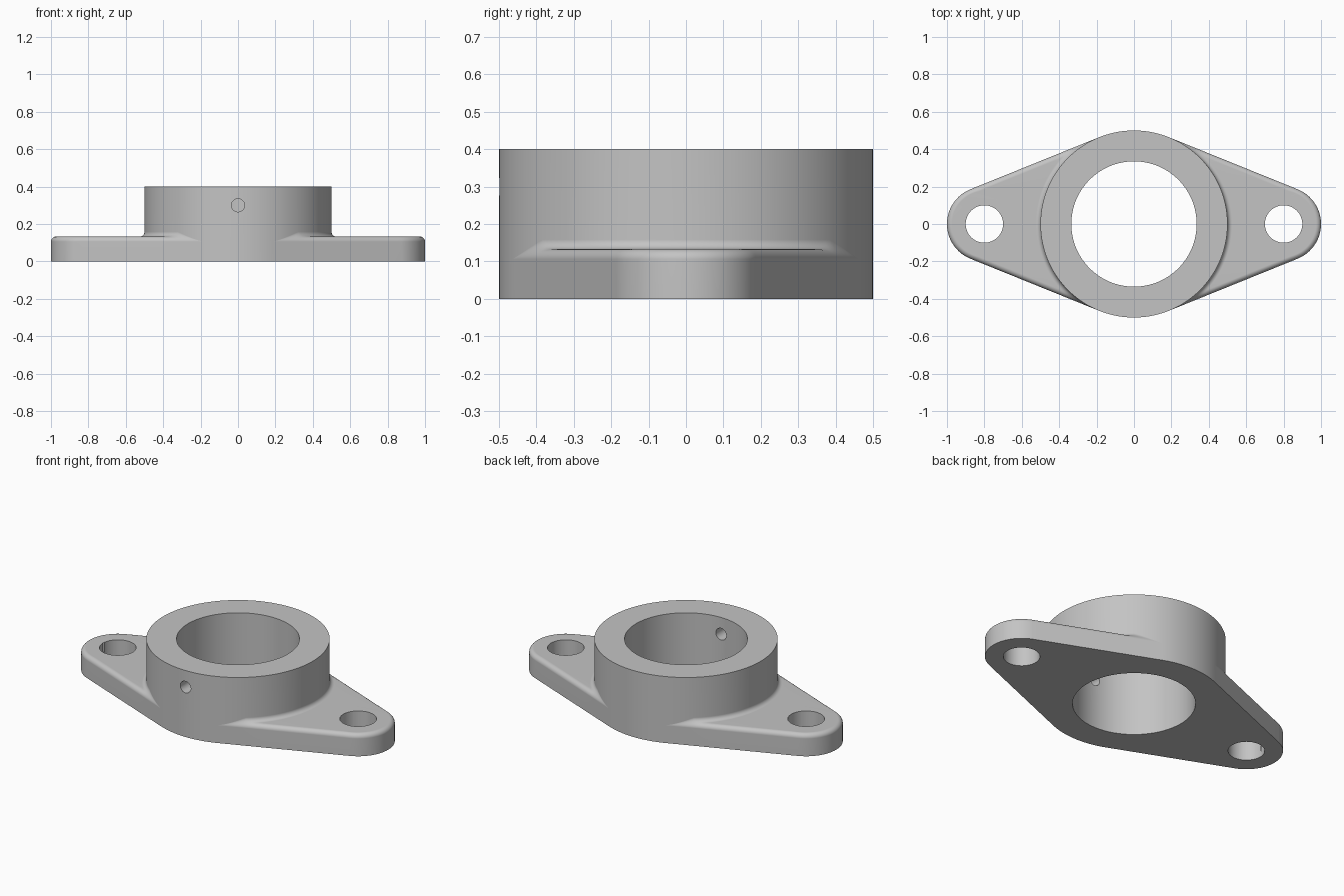
import bpy, bmesh
from math import sin, cos, acos, atan2, pi, sqrt, radians, hypot

cube = bpy.data.objects.get("Cube")
if cube:
    bpy.data.objects.remove(cube, do_unlink=True)

BOSS_R, BORE_R, BOSS_H = 0.5, 0.335, 0.4
EAR_X, EAR_R, PLATE_H = 0.8, 0.2, 0.133
ROUND, FILLET, STEPS = 0.027, 0.025, 6
TANGENT = acos((BOSS_R - EAR_R) / EAR_X)   # direction of the straight flanks' normal
EAR_END = atan2(EAR_R * sin(TANGENT), EAR_X + EAR_R * cos(TANGENT))

metal = bpy.data.materials.new("Grey metal")
metal.use_nodes = True
GREY = (0.55, 0.55, 0.55, 1)
metal.diffuse_color = GREY
metal.node_tree.nodes["Principled BSDF"].inputs["Base Color"].default_value = GREY


def outline(t):
    """Outline radius and normal direction at a first-quadrant angle."""
    if t >= TANGENT:
        return BOSS_R, t
    if t > EAR_END:
        return BOSS_R / cos(TANGENT - t), TANGENT
    r = EAR_X * cos(t) + sqrt(EAR_R ** 2 - (EAR_X * sin(t)) ** 2)
    return r, atan2(r * sin(t), r * cos(t) - EAR_X)


def edge_distance(r, t):
    """Distance from a point of the plate to its outline."""
    x, y = r * cos(t), r * sin(t)
    if x > EAR_X and atan2(y, x - EAR_X) < TANGENT:
        return EAR_R - hypot(x - EAR_X, y)
    return BOSS_R - x * cos(TANGENT) - y * sin(TANGENT)


def plate_height(r, t, fillet):
    """Plate top with rounded rim and fillet against the boss."""
    d = min(max(edge_distance(r, t), 0), ROUND)
    z = PLATE_H - ROUND + sqrt(max(ROUND ** 2 - (ROUND - d) ** 2, 0))
    u = max(r - BOSS_R, 0)
    if u < fillet:
        z += fillet - sqrt(max(fillet ** 2 - (fillet - u) ** 2, 0))
    return z


def section(t):
    """Closed radial section: bore, boss, fillet, plate and rim."""
    outer, normal = outline(t)
    gap = outer - BOSS_R
    fillet = min(FILLET, gap)
    inner_w = min(FILLET, gap / 2)
    outer_w = min(ROUND / cos(normal - t), gap - inner_w)
    arc = [1 - cos(pi / 2 * i / STEPS) for i in range(STEPS + 1)]
    radii = [BOSS_R + inner_w * a for a in arc]
    radii += [outer - outer_w * a for a in reversed(arc)]
    points = [(BORE_R, 0), (BORE_R, BOSS_H), (BOSS_R, BOSS_H)]
    points += [(r, plate_height(r, t, fillet)) for r in radii]
    return points + [(outer, 0)]


# Angles of one quadrant: ear arc, straight flank, boss arc
quadrant = []
for i in range(16):
    phi = TANGENT * i / 16
    quadrant.append(atan2(EAR_R * sin(phi), EAR_X + EAR_R * cos(phi)))
quadrant += [EAR_END + (TANGENT - EAR_END) * i / 28 for i in range(28)]
quadrant += [TANGENT + (pi / 2 - TANGENT) * i / 10 for i in range(11)]

# Mirror the quadrant around the full turn
half = [(t, t) for t in quadrant] + [(pi - t, t) for t in reversed(quadrant[:-1])]
turn = half + [(2 * pi - a, t) for a, t in reversed(half[1:-1])]

# Flange housing
bm = bmesh.new()
rings = []
for angle, t in turn:
    rings.append([bm.verts.new((r * cos(angle), r * sin(angle), z)) for r, z in section(t)])
count = len(rings[0])
for k, ring in enumerate(rings):
    following = rings[(k + 1) % len(rings)]
    for j in range(count):
        n = (j + 1) % count
        bm.faces.new((ring[j], following[j], following[n], ring[n]))
bmesh.ops.remove_doubles(bm, verts=bm.verts, dist=0.00005)
bmesh.ops.recalc_face_normals(bm, faces=bm.faces)
mesh = bpy.data.meshes.new("flange_housing")
bm.to_mesh(mesh)
bm.free()
housing = bpy.data.objects.new("flange_housing", mesh)
bpy.context.collection.objects.link(housing)
mesh.materials.append(metal)


def drill(name, radius, depth, location, rotation=(0, 0, 0)):
    """Cut a round hole through the housing."""
    bpy.ops.mesh.primitive_cylinder_add(vertices=64, radius=radius, depth=depth,
                                        location=location, rotation=rotation)
    cutter = bpy.context.object
    cutter.name = name
    cutter.hide_render = True
    cutter.data.materials.append(metal)
    cut = housing.modifiers.new(name, "BOOLEAN")
    cut.operation, cut.solver, cut.object = "DIFFERENCE", "EXACT", cutter
    bpy.context.view_layer.objects.active = housing
    bpy.ops.object.modifier_apply(modifier=cut.name)
    bpy.data.objects.remove(cutter, do_unlink=True)


# Bolt holes in both ears, screw hole in the front wall
for side in (-1, 1):
    drill("bolt_hole", 0.1, 1, (side * EAR_X, 0, 0))
drill("screw_hole", 0.035, 0.4, (0, -0.42, 0.3), (pi / 2, 0, 0))

# Smooth shading with sharp edges kept
bpy.ops.object.select_all(action="DESELECT")
housing.select_set(True)
bpy.context.view_layer.objects.active = housing
bpy.ops.object.shade_smooth_by_angle(angle=radians(30))
weighted = housing.modifiers.new("even_normals", "WEIGHTED_NORMAL")
weighted.keep_sharp = True
